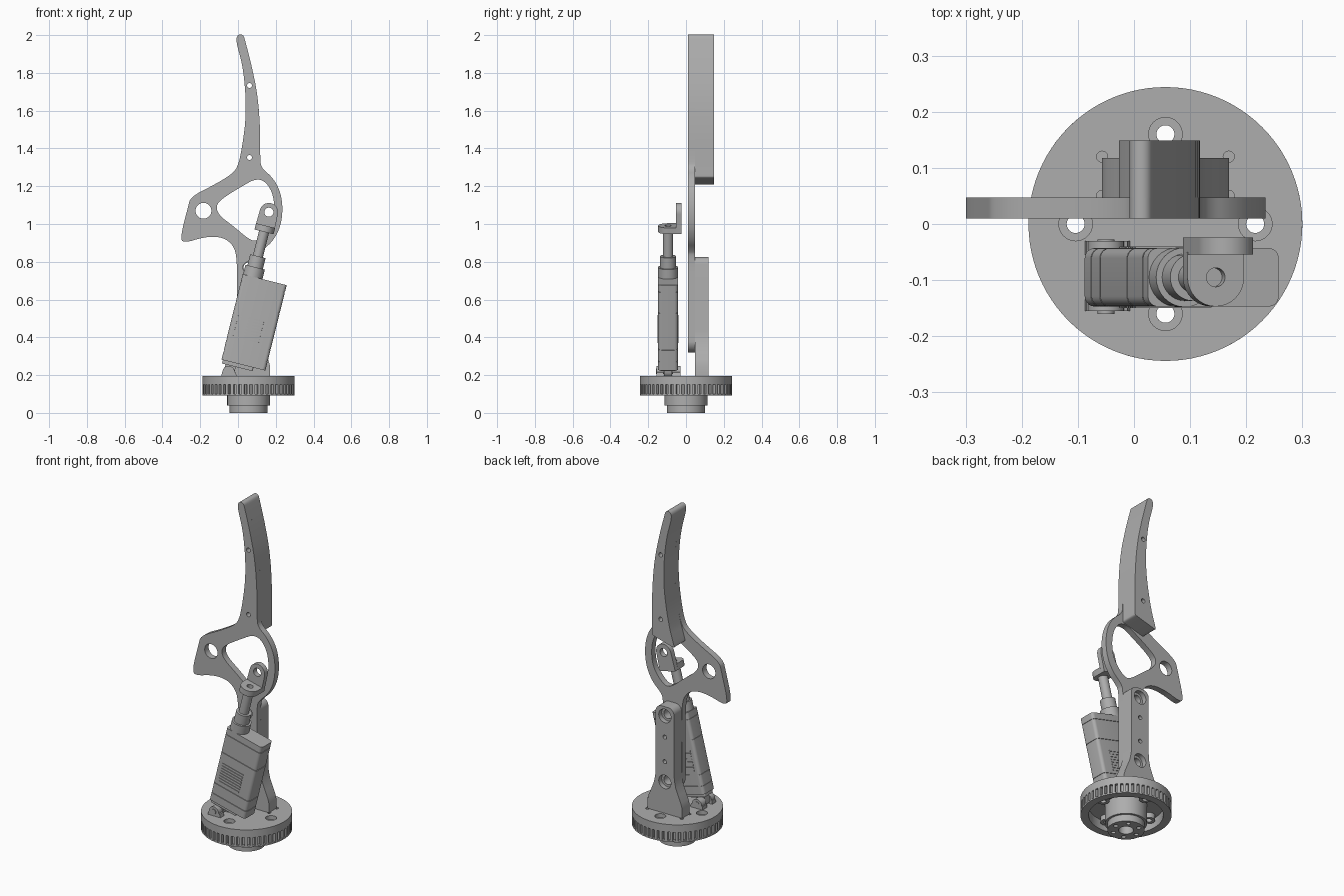
import bpy, bmesh
from math import sin, cos, pi, radians
from mathutils import Matrix, Vector

old = bpy.data.objects.get("Cube")
if old:
    bpy.data.objects.remove(old, do_unlink=True)

grey = bpy.data.materials.new("machined grey")
grey.use_nodes = True
GREY = (0.42, 0.42, 0.42, 1)
grey.diffuse_color = GREY
grey.node_tree.nodes["Principled BSDF"].inputs["Base Color"].default_value = GREY

CX = 0.056  # shared axis of turntable, post and arm


def arc(cx, cy, r, a0, a1, n=12):
    return [(cx + r * cos(radians(a0 + (a1 - a0) * i / n)),
             cy + r * sin(radians(a0 + (a1 - a0) * i / n))) for i in range(n + 1)]


def circle(cx, cy, r, n=32):
    return arc(cx, cy, r, 0, 360, n)[:-1]


def rounded(points, passes=3):
    """Corner-cut a closed outline into a smooth one."""
    for _ in range(passes):
        cut = []
        for (ax, ay), (bx, by) in zip(points, points[1:] + points[:1]):
            cut += [(ax * .75 + bx * .25, ay * .75 + by * .25),
                    (ax * .25 + bx * .75, ay * .25 + by * .75)]
        points = cut
    return points


def round_rect(x0, x1, y0, y1, r):
    return (arc(x1 - r, y1 - r, r, 0, 90, 6) + arc(x0 + r, y1 - r, r, 90, 180, 6)
            + arc(x0 + r, y0 + r, r, 180, 270, 6) + arc(x1 - r, y0 + r, r, 270, 360, 6))


def prism(name, loops, lo, hi, axis="Z", matrix=None):
    """Extrude an outline (first loop) with holes (other loops) along an axis."""
    bm = bmesh.new()
    edges = []
    for loop in loops:
        vs = [bm.verts.new((a, lo, b) if axis == "Y" else (a, b, lo)) for a, b in loop]
        edges += [bm.edges.new((v, w)) for v, w in zip(vs, vs[1:] + vs[:1])]
    up = Vector((0, 1, 0) if axis == "Y" else (0, 0, 1))
    bmesh.ops.triangle_fill(bm, use_beauty=True, use_dissolve=False, edges=edges, normal=up)
    new = bmesh.ops.extrude_face_region(bm, geom=bm.faces[:], use_keep_orig=True)["geom"]
    bmesh.ops.translate(bm, verts=[g for g in new if isinstance(g, bmesh.types.BMVert)],
                        vec=up * (hi - lo))
    bmesh.ops.recalc_face_normals(bm, faces=bm.faces[:])
    mesh = bpy.data.meshes.new(name)
    bm.to_mesh(mesh)
    bm.free()
    if matrix:
        mesh.transform(matrix)
    mesh.materials.append(grey)
    obj = bpy.data.objects.new(name, mesh)
    bpy.context.collection.objects.link(obj)
    bpy.ops.object.select_all(action="DESELECT")
    obj.select_set(True)
    bpy.context.view_layer.objects.active = obj
    bpy.ops.object.shade_smooth_by_angle(angle=radians(30))
    return obj


# Turntable: counterbored top plate, toothed rim and stepped hub
quarter = [(CX + .16 * cos(k * pi / 2), .16 * sin(k * pi / 2)) for k in range(4)]
screws = [circle(CX + sx * .113, y, .01, 12) for sx in (-1, 1) for y in (.12, .05)]
disc = circle(CX, 0, .244, 96)
prism("turntable_top", [disc] + [circle(x, y, .03) for x, y in quarter] + screws, .172, .195)
prism("turntable_web", [disc] + [circle(x, y, .016) for x, y in quarter], .15, .172)
TEETH = 52
gear = []
for k in range(TEETH):
    for off, r in ((-.3, .244), (.2, .244), (.27, .228), (.63, .228)):
        a = 2 * pi * (k + off) / TEETH
        gear.append((CX + r * cos(a), r * sin(a)))
prism("toothed_rim", [gear, circle(CX, 0, .2, 64)], .1, .15)
prism("rim_lip", [circle(CX, 0, .244, 96), circle(CX, 0, .2, 64)], .092, .1)
for x, y in quarter:
    prism("screw_boss", [circle(x, y, .034), circle(x, y, .016)], .12, .15)
bolts = [circle(CX + .072 * cos(k * pi / 3), .072 * sin(k * pi / 3), .012, 16) for k in range(6)]
prism("hub_upper", [circle(CX, 0, .113, 64), circle(CX, 0, .04)], .04, .15)
prism("hub_lower", [circle(CX, 0, .1, 64), circle(CX, 0, .04)] + bolts, 0, .04)

# Upright post with a flared foot and counterbored pivot holes
foot = [(.113, .195), (.113, .25), (.105, .28), (.088, .32), (.072, .36), (.063, .4), (.06, .44)]
post = ([(CX + x, z) for x, z in foot] + arc(CX + .022, .787, .038, 0, 90, 8)
        + arc(CX - .022, .787, .038, 90, 180, 8) + [(CX - x, z) for x, z in reversed(foot)])
pins = [circle(CX, z, .012, 16) for z in (.5, .645)]
for name, r, lo, hi in (("post_front", .026, .047, .09), ("post_back", .04, .09, .118)):
    prism(name, [post] + [circle(CX, z, r) for z in (.38, .77)] + pins, lo, hi, "Y")

# Finger arm: curved blade, triangular window, side horn and lower bar
blade_left = [(-.012, 1.97), (.024, 1.844), (.041, 1.685), (.041, 1.553), (.024, 1.42), (.002, 1.31)]
blade_right = [(.117, 1.34), (.118, 1.5), (.104, 1.685), (.071, 1.844), (.038, 1.97)]
tip = [(.028, 2.003), (-.002, 2.003)]
horn = [(-.03, 1.265), (-.13, 1.205), (-.25, 1.145), (-.265, 1.09), (-.308, .92), (-.28, .9),
        (-.177, .932), (-.087, .932), (-.03, .895), (-.005, .83), (-.005, .6)]
bar_end = arc(CX, .381, .062, 180, 360, 10)
ring = [(.117, .6), (.115, .83), (.135, .865), (.188, .913), (.227, .99), (.238, 1.09),
        (.222, 1.18), (.18, 1.25), (.125, 1.295)]
arm = rounded(blade_left + horn + bar_end + ring + blade_right + tip)
window = rounded([(-.118, 1.095), (-.085, 1.135), (.03, 1.205), (.09, 1.238), (.14, 1.23),
                  (.182, 1.17), (.195, 1.085), (.182, 1.0), (.14, .94), (.095, .905),
                  (.05, .925), (-.02, .985), (-.1, 1.045)])
rivets = [circle(.061, z, .013, 16) for z in (1.352, 1.733)]
prism("finger_arm", [arm, window, circle(-.183, 1.07, .042)] + rivets
      + [circle(CX, z, .03) for z in (.38, .77)], .01, .047, "Y")

# Thick pad behind the blade
pad = rounded(blade_left + [(-.012, 1.265), (-.027, 1.215), (-.026, 1.207), (-.01, 1.21),
                            (.1, 1.24), (.117, 1.246), (.118, 1.26)] + blade_right + tip, 2)
prism("finger_pad", [pad] + rivets, .047, .149, "Y")

# Linear actuator, built upright around its own centre and then leaned over
lean = Matrix.Translation((.085, -.095, .479)) @ Matrix.Rotation(radians(14), 4, "Y")
U = -.065  # rod line within the actuator
prism("actuator_core", [round_rect(-.116, .116, -.048, .048, .014)], -.23, .23, matrix=lean)
cuts = [-.235, -.185, -.12, .08, .195, .235]
for lo, hi in zip(cuts, cuts[1:]):
    prism("actuator_case", [round_rect(-.12, .12, -.052, .052, .018)],
          lo + .002, hi - .002, matrix=lean)
for k in range(8):
    v = -.1 + k * .016
    prism("grip_rib", [round_rect(-.09, .05, -.055, .055, .002)], v, v + .007, matrix=lean)
prism("actuator_tail", [round_rect(-.112, .055, -.04, .04, .008)], -.252, -.23, matrix=lean)
for name, r, lo, hi in (("collar_base", .053, .23, .285), ("collar", .042, .285, .345),
                        ("rod", .027, .345, .49)):
    prism(name, [circle(U, 0, r)], lo, hi, matrix=lean)

# Rod end: flat foot with an upright eye plate
foot_plate = arc(U, 0, .052, 180, 360, 16) + [(U + .052, .045), (U - .052, .045)]
prism("rod_foot", [foot_plate, circle(U, 0, .017)], .478, .512, matrix=lean)
eye = [(U - .052, .478), (U + .052, .478)] + arc(U, .585, .049, 0, 180, 16)
prism("rod_eye", [eye, circle(U, .585, .024)], .041, .071, "Y", lean)

# Base clevis holding the actuator's tail
tail = [(U - .028, -.24), (U - .028, -.284)] + arc(U, -.284, .028, 180, 360, 12) + [(U + .028, -.24)]
prism("tail_eye", [tail], -.022, .022, "Y", lean)
lug = [(-.087, .195), (-.007, .195), (-.012, .215)] + arc(-.05, .217, .032, 0, 180, 14) + [(-.085, .215)]
for lo, hi in ((-.155, -.12), (-.072, -.03)):
    prism("clevis_lug", [lug], lo, hi, "Y")
prism("clevis_pin", [circle(-.05, .22, .015, 20)], -.16, -.028, "Y")
